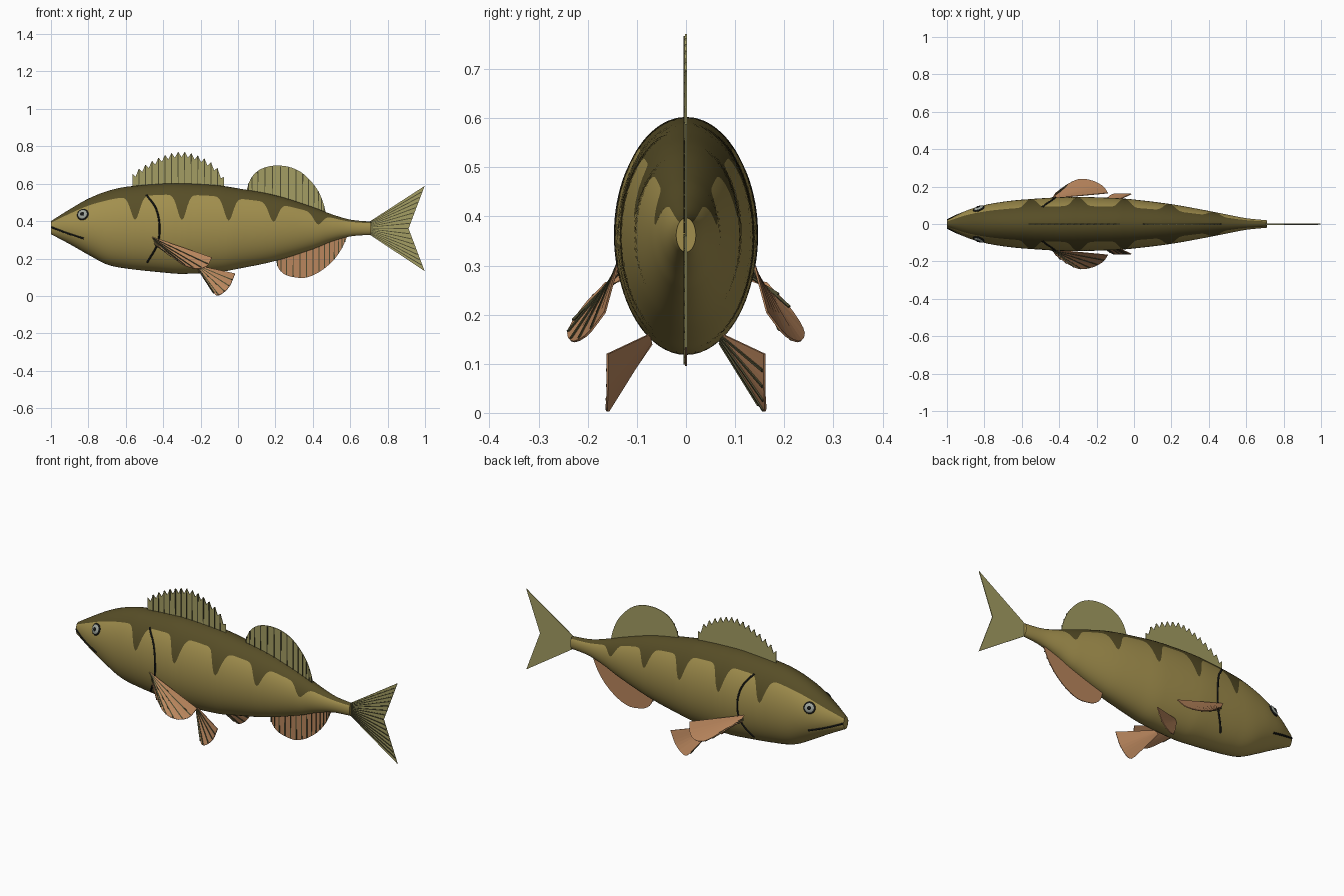
import bpy, bmesh, math
from mathutils import Vector as V

if "Cube" in bpy.data.objects:
    bpy.data.objects.remove(bpy.data.objects["Cube"])


def material(name, r, g, b):
    m = bpy.data.materials.new(name)
    m.diffuse_color = (r, g, b, 1)
    m.use_nodes = True
    m.node_tree.nodes["Principled BSDF"].inputs["Base Color"].default_value = m.diffuse_color
    return m


GOLD = material("golden_olive", .36, .275, .075)
DARK = material("dark_olive", .095, .075, .02)
FIN = material("fin_green", .37, .34, .125)
ORANGE = material("fin_orange", .49, .24, .11)
RAY = material("fin_ray", .075, .07, .03)
BLACK = material("black", .008, .009, .008)
IRIS = material("eye_silver", .34, .37, .33)

# Body outline: x, top z, bottom z, half width
PROFILE = [(-1, .40, .33, .02), (-.9, .463, .277, .07), (-.8, .52, .22, .101),
           (-.7, .56, .168, .119), (-.6, .583, .147, .13), (-.4, .60, .125, .143),
           (-.3, .602, .118, .145), (-.1, .59, .128, .139), (0, .575, .145, .131),
           (.2, .538, .187, .106), (.4, .475, .25, .07), (.5, .437, .29, .05),
           (.6, .408, .318, .031), (.71, .397, .327, .02)]


def spline(keys, values, t):
    """Smooth interpolation through the given key values."""
    n = len(keys)
    i = max(0, min(n - 2, sum(k <= t for k in keys) - 1))

    def slope(j):
        a, b = max(0, j - 1), min(n - 1, j + 1)
        return (values[b] - values[a]) / (keys[b] - keys[a])
    h = keys[i + 1] - keys[i]
    u = max(0, min(1, (t - keys[i]) / h))
    return ((2*u**3 - 3*u**2 + 1) * values[i] + (u**3 - 2*u**2 + u) * h * slope(i)
            + (3*u**2 - 2*u**3) * values[i + 1] + (u**3 - u**2) * h * slope(i + 1))


def section(x):
    keys = [p[0] for p in PROFILE]
    return [spline(keys, [p[k] for p in PROFILE], x) for k in (1, 2, 3)]


def skin(x, z, side, lift=0.0):
    top, bottom, w = section(x)
    s = (z - (top + bottom) / 2) / ((top - bottom) / 2)
    return V((x, side * (w * math.sqrt(max(0, 1 - s * s)) + lift), z))


def finish(bm, name, mats):
    me = bpy.data.meshes.new(name)
    bm.to_mesh(me)
    bm.free()
    ob = bpy.data.objects.new(name, me)
    bpy.context.collection.objects.link(ob)
    for m in mats:
        me.materials.append(m)
    return ob


def smooth(ob, angle=40):
    bpy.ops.object.select_all(action='DESELECT')
    ob.select_set(True)
    bpy.context.view_layer.objects.active = ob
    bpy.ops.object.shade_smooth_by_angle(angle=math.radians(angle))


# Body: elliptical rings, one vertex row follows the edge of the dark back and bars
def build_body():
    bm = bmesh.new()
    up, down, steps = 8, 18, 171
    rings = []
    for i in range(steps + 1):
        x = -1 + 1.71 * i / steps
        top, bottom, w = section(x)
        bars = max(math.exp(-((x - c) / .033) ** 2) for c in (-.55, -.3, -.05, .19, .43))
        edge = math.acos(.75 - .56 * bars)
        half = [edge * k / up for k in range(up)]
        half += [edge + (math.pi - edge) * k / down for k in range(down + 1)]
        angles = half + [-a for a in half[-2:0:-1]]
        rings.append([bm.verts.new((x, w * math.sin(a), (top + bottom) / 2
                      + (top - bottom) / 2 * math.cos(a))) for a in angles])
    n = len(rings[0])
    for a, b in zip(rings, rings[1:]):
        for k in range(n):
            f = bm.faces.new((a[k], a[(k + 1) % n], b[(k + 1) % n], b[k]))
            f.material_index = 1 if k < up or k >= n - up else 0
    bm.faces.new(rings[0])
    bm.faces.new(rings[-1])
    bmesh.ops.recalc_face_normals(bm, faces=bm.faces)
    smooth(finish(bm, "body", [GOLD, DARK]))


# Fin: membrane between pairs of base and edge points, with thin rays on its -y face
def fin(name, pairs, mat, every, ray_width=.006):
    bm = bmesh.new()
    pairs = [(V(a), V(b)) for a, b in pairs]
    cols = [(bm.verts.new(a), bm.verts.new(b)) for a, b in pairs]
    for (a, b), (c, d) in zip(cols, cols[1:]):
        bm.faces.new((a, b, d, c))
    for i in range(every, len(pairs) - 1, every):
        a, b = pairs[i]
        along = b - a
        if along.length < .02:
            continue
        normal = along.cross(pairs[i + 1][1] - pairs[i - 1][1]).normalized()
        if normal.y > 0:
            normal = -normal
        side = along.cross(normal).normalized() * ray_width / 2
        b = a + along * .98
        quad = [a - side * .6, b - side, b + side, a + side * .6]
        f = bm.faces.new([bm.verts.new(p + normal * .003) for p in quad])
        f.material_index = 1
    bmesh.ops.recalc_face_normals(bm, faces=bm.faces)
    ob = finish(bm, name, [mat, RAY])
    mod = ob.modifiers.new("thickness", 'SOLIDIFY')
    mod.thickness, mod.offset = .004, 0


def resample(points, n, curved=True):
    pts = [V(p) for p in points]
    keys = [0]
    for a, b in zip(pts, pts[1:]):
        keys.append(keys[-1] + (b - a).length)
    out = []
    for i in range(n + 1):
        t = keys[-1] * i / n
        if curved:
            out.append(V([spline(keys, [p[k] for p in pts], t) for k in range(3)]))
        else:
            j = max(0, min(len(pts) - 2, sum(k <= t for k in keys) - 1))
            out.append(pts[j].lerp(pts[j + 1], (t - keys[j]) / (keys[j + 1] - keys[j])))
    return out


# Dark line lying on the body skin
def line(name, xz, side, radius):
    cu = bpy.data.curves.new(name, 'CURVE')
    cu.dimensions, cu.bevel_depth, cu.bevel_resolution = '3D', radius, 1
    pts = resample([(x, 0, z) for x, z in xz], 24)
    sp = cu.splines.new('POLY')
    sp.points.add(len(pts) - 1)
    for p, q in zip(sp.points, pts):
        p.co = (*skin(q.x, q.z, side), 1)
    cu.materials.append(BLACK)
    ob = bpy.data.objects.new(name, cu)
    bpy.context.collection.objects.link(ob)
    bpy.ops.object.select_all(action='DESELECT')
    ob.select_set(True)
    bpy.context.view_layer.objects.active = ob
    bpy.ops.object.convert(target='MESH')


# Eye: flattened domes, dark rim, silver iris and pupil
def eye(label, side):
    centre = skin(-.83, .435, side)
    e = .005
    normal = (skin(-.83 + e, .435, side) - skin(-.83 - e, .435, side)).cross(
        skin(-.83, .435 + e, side) - skin(-.83, .435 - e, side)).normalized()
    if normal.y * side < 0:
        normal = -normal
    for part, r, depth, mat in (("rim", .032, .009, BLACK), ("iris", .028, .012, IRIS),
                                ("pupil", .015, .016, BLACK)):
        bm = bmesh.new()
        bmesh.ops.create_uvsphere(bm, u_segments=24, v_segments=12, radius=1)
        for v in bm.verts:
            v.co = V((v.co.x * r, v.co.y * r, v.co.z * depth))
        ob = finish(bm, f"{label}_eye_{part}", [mat])
        ob.location = centre
        ob.rotation_euler = normal.to_track_quat('Z', 'Y').to_euler()
        smooth(ob)


build_body()

# Spiny front dorsal fin with a toothed edge
spines = 14
crest = [(-.565, .655), (-.5, .70), (-.4, .75), (-.3, .772), (-.2, .745), (-.12, .695), (-.075, .635)]
pairs = []
for i in range(2 * spines + 1):
    x = -.565 + .49 * i / (2 * spines)
    z = spline([c[0] for c in crest], [c[1] for c in crest], x) - (.03 if i % 2 else 0)
    pairs.append(((x, 0, section(x)[0] - .015), (x, 0, z)))
fin("front_dorsal_fin", pairs, FIN, 2)

# Rounded rear dorsal fin and anal fin
arc = resample([(.045, 0, .56), (.06, 0, .61), (.085, 0, .65), (.13, 0, .682), (.2, 0, .697), (.28, 0, .688),
                (.35, 0, .652), (.42, 0, .575), (.455, 0, .50), (.47, 0, .44)], 30)
fin("rear_dorsal_fin", [((p.x, 0, section(p.x)[0] - .015), p) for p in arc], FIN, 2)
arc = resample([(.203, 0, .195), (.215, 0, .15), (.25, 0, .115), (.3, 0, .1), (.36, 0, .097), (.43, 0, .125),
                (.5, 0, .18), (.55, 0, .245), (.585, 0, .32)], 30)
fin("anal_fin", [((p.x, 0, section(p.x)[1] + .015), p) for p in arc], ORANGE, 2)

# Forked tail fin
edge = resample([(.998, 0, .588), (.912, 0, .36), (.998, 0, .133)], 32, False)
root = resample([(.70, 0, .395), (.70, 0, .33)], 32, False)
fin("tail_fin", list(zip(root, edge)), FIN, 2, .005)

# Paired fins, gill lines, mouth lines and eyes
for label, s in (("right", -1), ("left", 1)):
    edge = resample([(-.14, s*.165, .205), (-.165, s*.20, .16), (-.22, s*.23, .145),
                     (-.29, s*.24, .165), (-.36, s*.21, .215), (-.42, s*.165, .265)], 16)
    root = resample([(-.46, s*.135, .315), (-.44, s*.13, .27)], 16, False)
    fin(label + "_pectoral_fin", list(zip(root, edge)), ORANGE, 2)
    edge = resample([(-.015, s*.16, .12), (-.05, s*.16, .045), (-.11, s*.16, .002),
                     (-.15, s*.135, .045)], 12)
    root = resample([(-.2, s*.075, .16), (-.215, s*.07, .14)], 12, False)
    fin(label + "_pelvic_fin", list(zip(root, edge)), ORANGE, 2)
    line(label + "_gill_line", [(-.49, .54), (-.44, .47), (-.42, .38), (-.43, .28), (-.485, .18)], s, .005)
    line(label + "_mouth_line", [(-.998, .368), (-.92, .338), (-.825, .307)], s, .005)
    eye(label, s)
